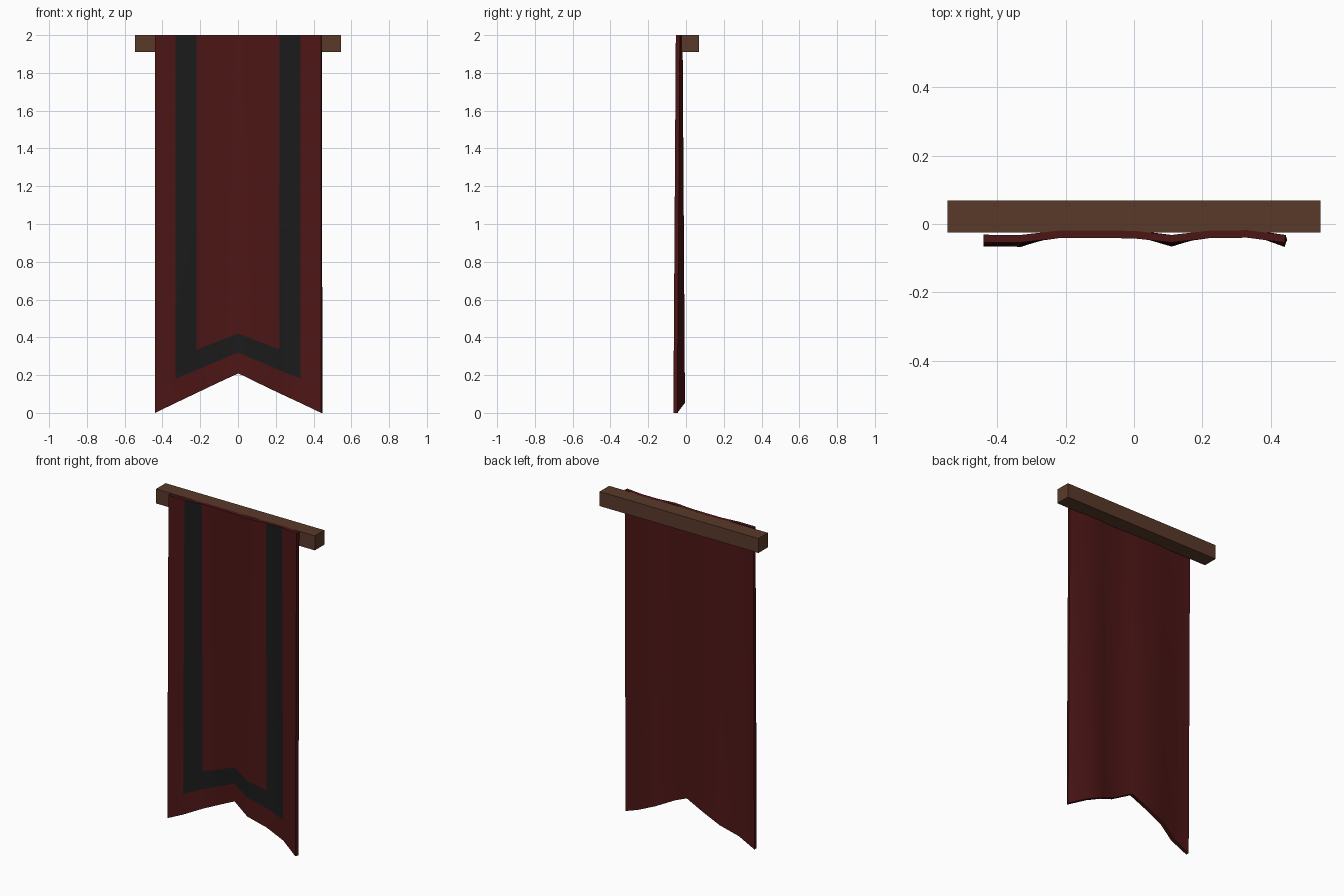
import bpy, bmesh

if "Cube" in bpy.data.objects:
    bpy.data.objects.remove(bpy.data.objects["Cube"])


def material(name, rgb):
    m = bpy.data.materials.new(name)
    m.diffuse_color = (*rgb, 1)
    m.use_nodes = True
    m.node_tree.nodes["Principled BSDF"].inputs["Base Color"].default_value = m.diffuse_color
    return m


red = material("red_cloth", (0.075, 0.008, 0.008))
black = material("black_trim", (0.011, 0.011, 0.011))
wood = material("wood", (0.102, 0.042, 0.023))


def add_object(name, bm, mats):
    me = bpy.data.meshes.new(name)
    bm.to_mesh(me)
    bm.free()
    for m in mats:
        me.materials.append(m)
    ob = bpy.data.objects.new(name, me)
    bpy.context.collection.objects.link(ob)
    return ob


# wooden crossbar
bm = bmesh.new()
bmesh.ops.create_cube(bm, size=1)
for v in bm.verts:
    v.co = (v.co.x * 1.09, v.co.y * 0.093 + 0.0215, v.co.z * 0.09 + 1.955)
add_object("crossbar", bm, [wood])

# cloth grid: chevron rows (height at centre, slope), columns with fold direction
rows = [(0.21, 0.477), (0.32, 0.424), (0.42, 0.386),
        (0.8, 0.15), (1.2, 0), (1.6, 0), (2.0, 0)]
folds = [-0.9, -1, 0.8, 0.9, 0.7, -1, 0.8, 1, -1]   # -1 is towards the front

bm = bmesh.new()
grid = []
for centre, slope in rows:
    line = []
    for c, f in enumerate(folds):
        x = -0.44 + 0.11 * c
        z = centre - slope * abs(x)
        depth = 0.020 - 0.0065 * z        # folds deepen towards the hem
        line.append(bm.verts.new((x, -0.047 + depth * f, z)))
    grid.append(line)

# black trim runs down both sides and along the chevron
for r in range(len(rows) - 1):
    for c in range(len(folds) - 1):
        face = bm.faces.new((grid[r][c], grid[r][c + 1],
                             grid[r + 1][c + 1], grid[r + 1][c]))
        trim = r >= 1 and (c in (1, 6) or (r == 1 and 1 < c < 6))
        face.material_index = 0 if trim else 1

# thickness, with plain red back and rim
banner = add_object("banner_cloth", bm, [black, red, red])
mod = banner.modifiers.new("thickness", "SOLIDIFY")
mod.thickness = 0.022
mod.offset = -1
mod.material_offset = 1
mod.material_offset_rim = 1
bpy.context.view_layer.objects.active = banner
banner.select_set(True)
bpy.ops.object.modifier_apply(modifier=mod.name)
bpy.ops.object.shade_smooth_by_angle(angle=0.9)
